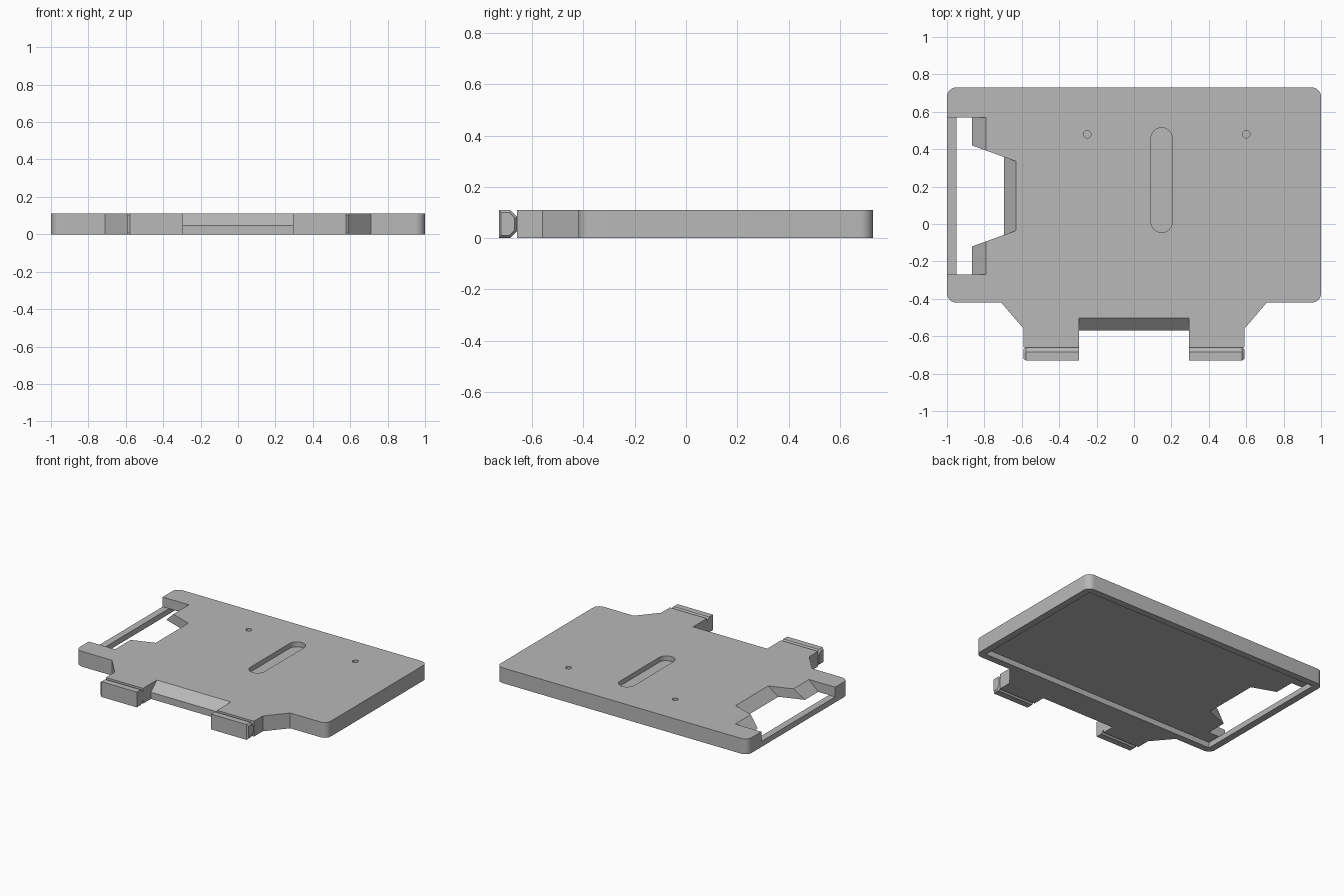
import bpy, bmesh
from math import sin, cos, pi, radians

if "Cube" in bpy.data.objects:
    bpy.data.objects.remove(bpy.data.objects["Cube"])

TOP = 0.11        # plate thickness
LIP = 0.04        # depth of the underside recess
EDGE_X, BACK, FRONT = 1.0, 0.73, -0.42

grey = bpy.data.materials.new("plain grey")
grey.use_nodes = True
colour = (0.48, 0.48, 0.48, 1)
grey.diffuse_color = colour
grey.node_tree.nodes["Principled BSDF"].inputs["Base Color"].default_value = colour


def loft(name, *rings):
    """Closed solid through rings with equal point counts."""
    bm = bmesh.new()
    loops = [[bm.verts.new(p) for p in ring] for ring in rings]
    n = len(loops[0])
    for a, b in zip(loops, loops[1:]):
        for i in range(n):
            j = (i + 1) % n
            bm.faces.new((a[i], a[j], b[j], b[i]))
    bm.faces.new(loops[0])
    bm.faces.new(loops[-1])
    bmesh.ops.recalc_face_normals(bm, faces=bm.faces)
    mesh = bpy.data.meshes.new(name)
    bm.to_mesh(mesh)
    bm.free()
    mesh.materials.append(grey)
    obj = bpy.data.objects.new(name, mesh)
    bpy.context.collection.objects.link(obj)
    return obj


def slab(name, outline, z0, z1):
    return loft(name, [(x, y, z0) for x, y in outline], [(x, y, z1) for x, y in outline])


def bar(name, profile, x0, x1):
    return loft(name, [(x0, y, z) for y, z in profile], [(x1, y, z) for y, z in profile])


def arc(cx, cy, r, start, end, steps=8):
    angles = [radians(start + (end - start) * i / steps) for i in range(steps + 1)]
    return [(cx + r * cos(a), cy + r * sin(a)) for a in angles]


def rect(x0, y0, x1, y1):
    return [(x0, y0), (x1, y0), (x1, y1), (x0, y1)]


def cut(target, cutter):
    cutter.hide_render = True
    mod = target.modifiers.new("cut", "BOOLEAN")
    mod.operation, mod.solver, mod.object = "DIFFERENCE", "EXACT", cutter
    bpy.context.view_layer.objects.active = target
    bpy.ops.object.modifier_apply(modifier=mod.name)
    bpy.data.objects.remove(cutter)


def smooth(obj):
    bpy.ops.object.select_all(action="DESELECT")
    obj.select_set(True)
    bpy.context.view_layer.objects.active = obj
    bpy.ops.object.shade_smooth_by_angle(angle=radians(30))


# Plate outline with rounded corners and two front tabs
r = 0.05
half = arc(EDGE_X - r, BACK - r, r, 90, 0) + arc(EDGE_X - r, FRONT + r, r, 0, -90)
half += [(0.71, FRONT), (0.59, -0.56), (0.59, -0.66), (0.295, -0.66), (0.295, -0.57)]
plate = slab("plate", half + [(-x, y) for x, y in reversed(half)], 0, TOP)

# Underside recess
w = 0.05
cut(plate, slab("recess_cutter", rect(w - EDGE_X, FRONT + w, EDGE_X - w, BACK - w), -0.1, LIP))

# Side opening with sloped inner walls, leaving a low lip on the edge
mid, up = 0.15, 0.02


def opening(z, x_outer, x_inner, half_outer, half_inner):
    return [(x_outer, mid - half_outer, z), (x_inner, mid - half_inner, z),
            (x_inner, mid + half_inner, z), (x_outer, mid + half_outer, z)]


def flare(x):
    return 0.185 - 0.36 * (x + 0.63)


high = TOP + up
cut(plate, loft("side_cutter", opening(LIP, -1.1, -0.865, 0.42, 0.42),
                opening(high, -1.1, -0.77, 0.42, 0.42)))
deep, shallow = -0.695, -0.612
cut(plate, loft("deep_cutter", opening(LIP, -0.9, deep, flare(-0.9), flare(deep)),
                opening(high, -0.9, shallow, flare(-0.9), flare(shallow))))

# Chamfer between the tabs
cut(plate, bar("chamfer_cutter", [(-0.59, 0.03), (-0.48, 0.13), (-0.59, 0.13)], -0.295, 0.295))

# Blind slot and two blind holes in the top
sx, sr = 0.148, 0.057
slot = arc(sx, 0.515 - sr, sr, 0, 180, 16) + arc(sx, -0.045 + sr, sr, 180, 360, 16)
cut(plate, slab("slot_cutter", slot, TOP - 0.035, high))
for x in (-0.25, 0.6):
    cut(plate, slab("hole_cutter", arc(x, 0.48, 0.02, 0, 345, 23), TOP - 0.035, high))
smooth(plate)

# Hooked tab ends with grooves above and below and a chamfered outer end
profile = [(-0.73, 0), (-0.73, TOP), (-0.685, TOP), (-0.66, 0.085), (-0.66, 0.025), (-0.685, 0)]
inset = [(-0.695 + (y + 0.695) * 0.75, TOP / 2 + (z - TOP / 2) * 0.8) for y, z in profile]
for side, name in ((1, "left_hook"), (-1, "right_hook")):
    loft(name, *[[(side * x, y, z) for y, z in ring]
                 for x, ring in ((0.295, profile), (0.578, profile), (0.59, inset))])
